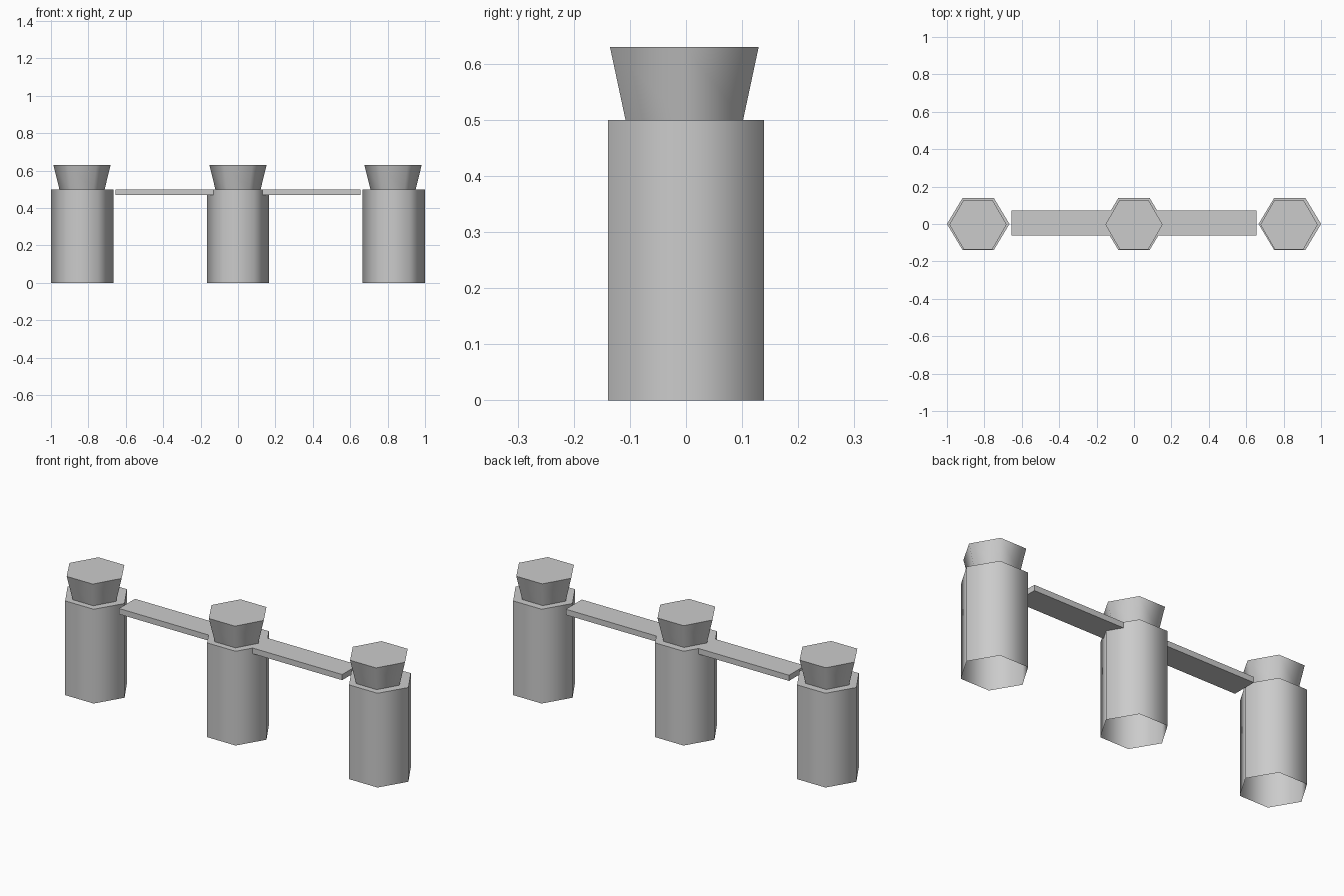
import bpy
import bmesh
from math import radians
from mathutils import Matrix

cube = bpy.data.objects.get("Cube")
if cube:
    bpy.data.objects.remove(cube, do_unlink=True)

grey = bpy.data.materials.new("plain grey")
grey.use_nodes = True
colour = (0.6, 0.6, 0.6, 1)
grey.diffuse_color = colour
grey.node_tree.nodes["Principled BSDF"].inputs["Base Color"].default_value = colour


def finish(name, bm):
    bm.normal_update()
    mesh = bpy.data.meshes.new(name)
    bm.to_mesh(mesh)
    bm.free()
    mesh.materials.append(grey)
    obj = bpy.data.objects.new(name, mesh)
    bpy.context.collection.objects.link(obj)
    return obj


def hexagon(name, x, y, z0, z1, r0, r1, y_scale=1, open_bottom=False):
    """Six-sided prism or frustum with corners on the x axis."""
    bm = bmesh.new()
    bmesh.ops.create_cone(bm, cap_ends=True, segments=6, radius1=r0, radius2=r1, depth=z1 - z0)
    # Turn a corner onto the x axis whatever the primitive's start angle
    if max(v.co.x for v in bm.verts) < 0.95 * max(r0, r1):
        bmesh.ops.rotate(bm, verts=bm.verts, matrix=Matrix.Rotation(radians(30), 3, "Z"))
    bmesh.ops.scale(bm, verts=bm.verts, vec=(1, y_scale, 1))
    bm.normal_update()
    if open_bottom:
        base = [f for f in bm.faces if f.normal.z < -0.9]
        bmesh.ops.delete(bm, geom=base, context="FACES_ONLY")
    bmesh.ops.translate(bm, verts=bm.verts, vec=(x, y, (z0 + z1) / 2))
    obj = finish(name, bm)
    # Rounded shading on the sides, crisp rims
    bpy.ops.object.select_all(action="DESELECT")
    obj.select_set(True)
    bpy.context.view_layer.objects.active = obj
    bpy.ops.object.shade_smooth_by_angle(angle=radians(70))


# Posts with flared caps
for side, post_x, cap_x in (("right", -0.833, -0.834), ("middle", 0, 0), ("left", 0.833, 0.829)):
    hexagon(side + "_post", post_x, 0, 0, 0.5, 0.167, 0.167, 0.964, True)
    hexagon(side + "_cap", cap_x, -0.003, 0.5, 0.63, 0.121, 0.153)

# Plank running through the middle post
bm = bmesh.new()
bmesh.ops.create_cube(bm, size=1)
bmesh.ops.scale(bm, verts=bm.verts, vec=(1.31, 0.134, 0.03))
bmesh.ops.translate(bm, verts=bm.verts, vec=(0, 0.005, 0.485))
finish("plank", bm)
